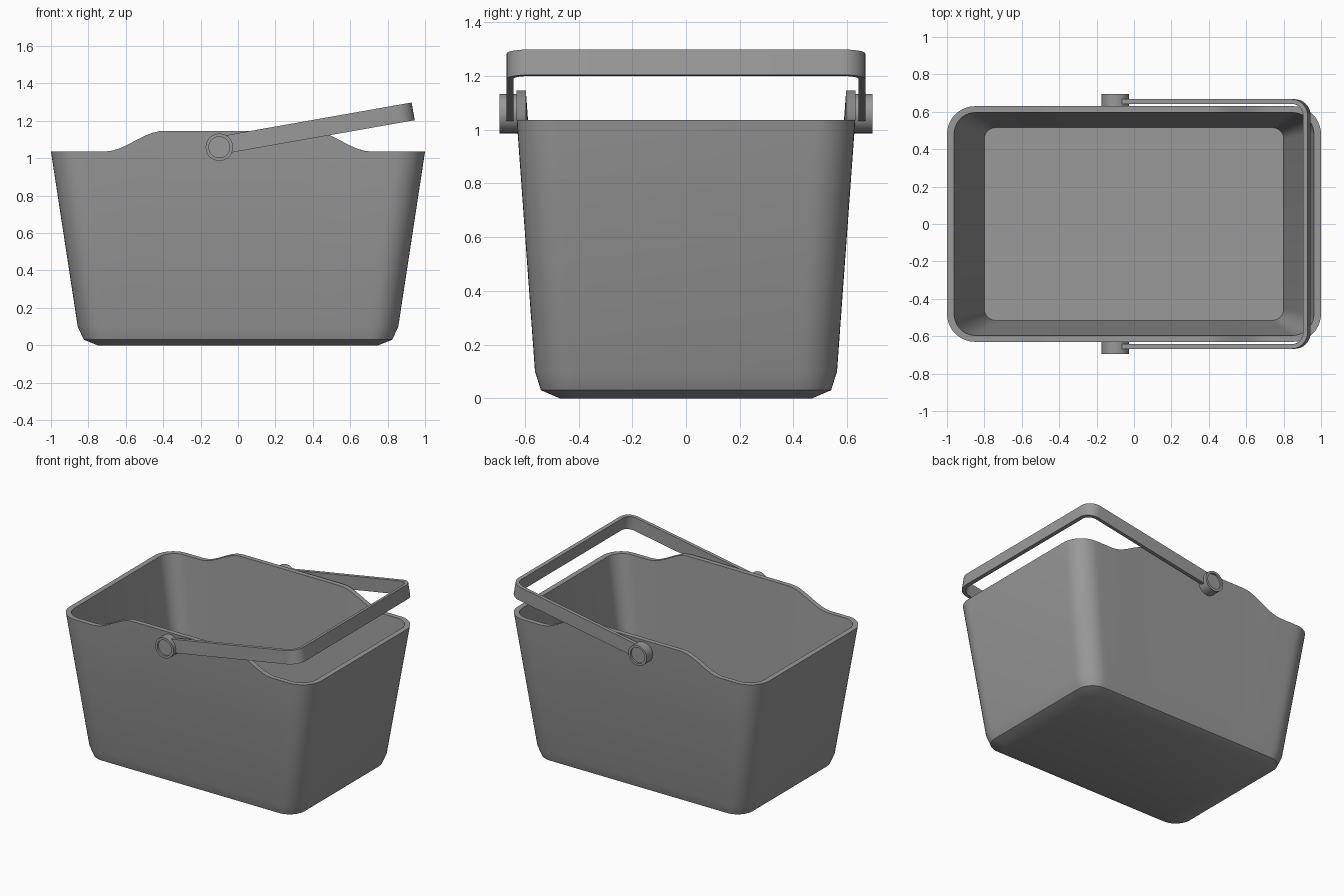
import bpy, bmesh
from math import sin, cos, pi, radians

if "Cube" in bpy.data.objects:
    bpy.data.objects.remove(bpy.data.objects["Cube"])

# Dark grey plastic
plastic = bpy.data.materials.new("dark_grey_plastic")
plastic.diffuse_color = (0.32, 0.32, 0.32, 1)
plastic.use_nodes = True
plastic.node_tree.nodes["Principled BSDF"].inputs["Base Color"].default_value = plastic.diffuse_color


def loft(name, rings):
    """Skin a list of equal-length vertex rings and cap both ends."""
    bm = bmesh.new()
    loops = [[bm.verts.new(p) for p in ring] for ring in rings]
    n = len(loops[0])
    for a, b in zip(loops, loops[1:]):
        for i in range(n):
            j = (i + 1) % n
            bm.faces.new((a[i], a[j], b[j], b[i]))
    bm.faces.new(loops[0])
    bm.faces.new(loops[-1])
    bmesh.ops.recalc_face_normals(bm, faces=bm.faces)
    mesh = bpy.data.meshes.new(name)
    bm.to_mesh(mesh)
    bm.free()
    mesh.materials.append(plastic)
    obj = bpy.data.objects.new(name, mesh)
    bpy.context.collection.objects.link(obj)
    bpy.ops.object.select_all(action='DESELECT')
    obj.select_set(True)
    bpy.context.view_layer.objects.active = obj
    bpy.ops.object.shade_smooth_by_angle(angle=radians(30))
    return obj


def rise(x):
    """Raised middle of the long rims."""
    t = min(1, max(0, (0.71 - abs(x)) / 0.31))
    return 0.11 * t * t * (3 - 2 * t)


def tub_ring(hx, hy, r, z, rim=False):
    """Rounded rectangle with subdivided long sides."""
    pts = []
    for k, (sx, sy) in enumerate(((1, 1), (-1, 1), (-1, -1), (1, -1))):
        cx, cy = sx * (hx - r), sy * (hy - r)
        for i in range(11):
            a = (k + i / 10) * pi / 2
            pts.append((cx + r * cos(a), cy + r * sin(a)))
        if k in (0, 2):
            pts += [(cx * (1 - 2 * i / 48), cy + sy * r) for i in range(1, 48)]
    return [(x, y, z + (rise(x) if rim else 0)) for x, y in pts]


# Tub: outside from base to rim, then inside down to the floor
loft("tub", [
    tub_ring(0.75, 0.47, 0.07, 0.0),
    tub_ring(0.825, 0.54, 0.12, 0.03),
    tub_ring(0.857, 0.562, 0.14, 0.10),
    tub_ring(1.0, 0.63, 0.15, 1.036, True),
    tub_ring(0.962, 0.596, 0.115, 1.036, True),
    tub_ring(0.80, 0.515, 0.06, 0.035),
])

# Pivot hubs with a recessed face
profile = [(0.073, 0.615), (0.073, 0.694), (0.056, 0.694), (0.056, 0.681)]
for side, label in ((-1, "front"), (1, "back")):
    loft(label + "_pivot", [
        [(-0.10 + r * cos(2 * pi * i / 40), side * y, 1.059 + r * sin(2 * pi * i / 40))
         for i in range(40)] for r, y in profile])

# Handle: flat strap swept round a tilted U
TILT, END, HALF, RAD = radians(10), 1.04, 0.655, 0.075


def strap_path(d):
    half = [(0.04, HALF + d)]
    for i in range(9):
        a = i / 8 * pi / 2
        half.append((END - RAD + (RAD + d) * sin(a), HALF - RAD + (RAD + d) * cos(a)))
    return half + [(u, -y) for u, y in reversed(half)]


def tilted(u, y, v):
    return (-0.10 + u * cos(TILT) - v * sin(TILT), y, 1.068 + u * sin(TILT) + v * cos(TILT))


outer, inner = strap_path(0.0125), strap_path(-0.0125)
loft("handle", [
    [tilted(*o, 0.048), tilted(*o, -0.048), tilted(*i, -0.048), tilted(*i, 0.048)]
    for o, i in zip(outer, inner)])
